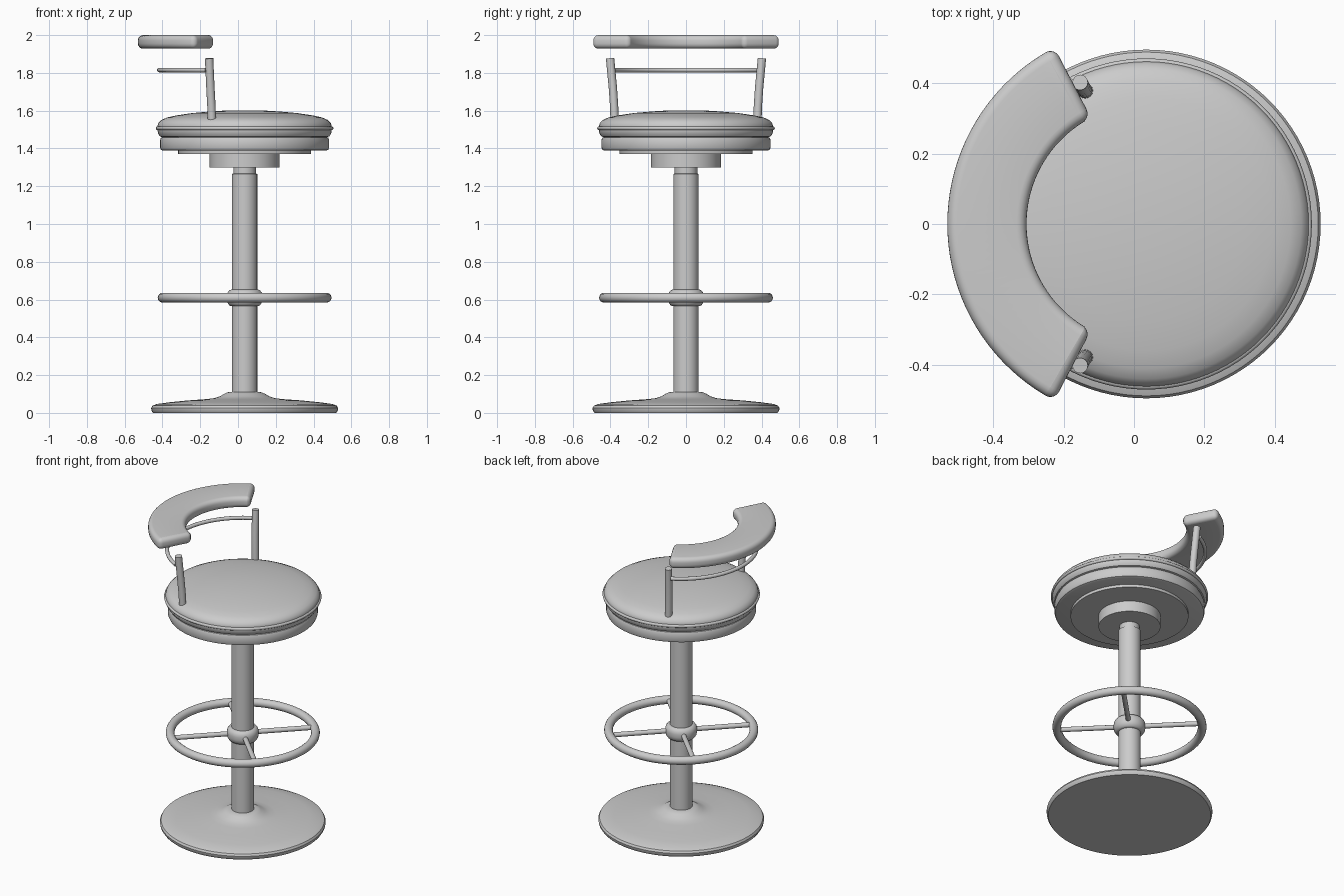
import bpy, bmesh
from math import cos, sin, pi, radians
from mathutils import Vector

cube = bpy.data.objects.get("Cube")
if cube:
    bpy.data.objects.remove(cube, do_unlink=True)

AXIS = 0.035  # x of the stool's vertical axis

grey = bpy.data.materials.new("light_grey")
grey.use_nodes = True
COLOUR = (0.6, 0.6, 0.6, 1)
grey.diffuse_color = COLOUR
grey.node_tree.nodes["Principled BSDF"].inputs["Base Color"].default_value = COLOUR


def finish(name, bm, angle=35):
    bmesh.ops.recalc_face_normals(bm, faces=bm.faces)
    mesh = bpy.data.meshes.new(name)
    bm.to_mesh(mesh)
    bm.free()
    mesh.materials.append(grey)
    obj = bpy.data.objects.new(name, mesh)
    bpy.context.collection.objects.link(obj)
    bpy.ops.object.select_all(action='DESELECT')
    obj.select_set(True)
    bpy.context.view_layer.objects.active = obj
    bpy.ops.object.shade_smooth_by_angle(angle=radians(angle))
    return obj


def lathe(name, profile, steps=96):
    """Revolve (radius, z) points about the stool axis; closes both ends."""
    bm = bmesh.new()
    pts = [(0, profile[0][1])] + profile + [(0, profile[-1][1])]
    verts = [bm.verts.new((AXIS + r, 0, z)) for r, z in pts]
    edges = [bm.edges.new(pair) for pair in zip(verts, verts[1:])]
    bmesh.ops.spin(bm, geom=verts + edges, cent=(AXIS, 0, 0), axis=(0, 0, 1),
                   angle=2 * pi, steps=steps, use_merge=True)
    bmesh.ops.remove_doubles(bm, verts=bm.verts, dist=1e-5)
    return finish(name, bm)


def tube(name, path, radius, closed=False, sides=16):
    """Sweep a circle along a path of points."""
    bm = bmesh.new()
    path = [Vector(p) for p in path]
    n = len(path)
    rings = []
    for i, p in enumerate(path):
        after = path[(i + 1) % n] if closed else path[min(i + 1, n - 1)]
        before = path[i - 1] if closed else path[max(i - 1, 0)]
        t = (after - before).normalized()
        ref = Vector((0, 0, 1)) if abs(t.z) < 0.7 else Vector((1, 0, 0))
        u = t.cross(ref).normalized()
        v = u.cross(t)
        rings.append([bm.verts.new(p + radius * (cos(a) * u + sin(a) * v))
                      for a in (2 * pi * k / sides for k in range(sides))])
    for a, b in zip(rings, rings[1:] + (rings[:1] if closed else [])):
        for k in range(sides):
            j = (k + 1) % sides
            bm.faces.new((a[k], a[j], b[j], b[k]))
    if not closed:
        bm.faces.new(rings[0])
        bm.faces.new(rings[-1])
    return finish(name, bm)


def arc(radius, z, start, end, count):
    return [(AXIS + radius * cos(a), radius * sin(a), z)
            for a in (radians(start + (end - start) * i / count) for i in range(count + 1))]


# Base and column
lathe("base", [(0.485, 0), (0.493, 0.012), (0.495, 0.025), (0.488, 0.038), (0.465, 0.047),
               (0.40, 0.056), (0.30, 0.066), (0.20, 0.073), (0.16, 0.078), (0.13, 0.088),
               (0.108, 0.101), (0.09, 0.109), (0.067, 0.111)])
lathe("column", [(0.067, 0.10), (0.067, 1.265), (0.06, 1.267), (0.06, 1.31)], 48)

# Footrest
lathe("footrest_hub", [(0.073, 0.565), (0.082, 0.57), (0.092, 0.585), (0.095, 0.60),
                       (0.095, 0.62), (0.092, 0.635), (0.082, 0.648), (0.073, 0.652)], 48)
tube("footrest_ring", arc(0.434, 0.61, 0, 360, 96)[:-1], 0.026, closed=True)
for i, angle in enumerate((45, 135, 225, 315)):
    d = Vector((cos(radians(angle)), sin(radians(angle)), 0))
    hub = Vector((AXIS, 0, 0.61))
    tube(f"footrest_spoke_{i + 1}", [hub + 0.08 * d, hub + 0.43 * d], 0.015)

# Seat: collar, mounting plate, lower pan, cushion with edge piping
lathe("seat_collar", [(0.185, 1.30), (0.185, 1.375)])
lathe("seat_plate", [(0.352, 1.37), (0.352, 1.395)])
lathe("seat_pan", [(0.43, 1.388), (0.443, 1.393), (0.448, 1.405), (0.448, 1.445),
                   (0.443, 1.457), (0.43, 1.462)])
lathe("seat_cushion", [(0.43, 1.458), (0.448, 1.464), (0.458, 1.478), (0.461, 1.495),
                       (0.461, 1.52), (0.456, 1.535), (0.44, 1.551), (0.41, 1.564),
                       (0.36, 1.575), (0.28, 1.587), (0.18, 1.596), (0.08, 1.602)])
tube("seat_piping", arc(0.460, 1.507, 0, 360, 96)[:-1], 0.010, closed=True, sides=12)

# Back posts and the rod joining them
for side, s in (("left", 1), ("right", -1)):
    tube(f"back_post_{side}", [(-0.138, s * 0.378, 1.55), (-0.141, s * 0.381, 1.63),
                               (-0.146, s * 0.387, 1.72), (-0.153, s * 0.402, 1.877)], 0.022)
tube("back_rod", arc(0.452, 1.815, 117, 243, 48), 0.012, sides=12)

# Padded backrest: rectangular section swept round the axis, edges rounded
bm = bmesh.new()
half = 62.5
section = [Vector((r, 0, z)) for r, z in ((0.34, 1.928), (0.565, 1.928), (0.565, 2.0), (0.34, 2.0))]
rings = []
for i in range(41):
    a = radians(180 - half + 2 * half * i / 40)
    rings.append([bm.verts.new((AXIS + p.x * cos(a), p.x * sin(a), p.z)) for p in section])
for a, b in zip(rings, rings[1:]):
    for k in range(4):
        j = (k + 1) % 4
        bm.faces.new((a[k], a[j], b[j], b[k]))
bm.faces.new(rings[0])
bm.faces.new(rings[-1])
bmesh.ops.recalc_face_normals(bm, faces=bm.faces)
sharp = [e for e in bm.edges if e.calc_face_angle(0) > 1]
bmesh.ops.bevel(bm, geom=sharp, offset=0.028, segments=5, profile=0.5, affect='EDGES',
                clamp_overlap=False)
bmesh.ops.remove_doubles(bm, verts=bm.verts, dist=1e-5)
finish("backrest", bm, 50)
